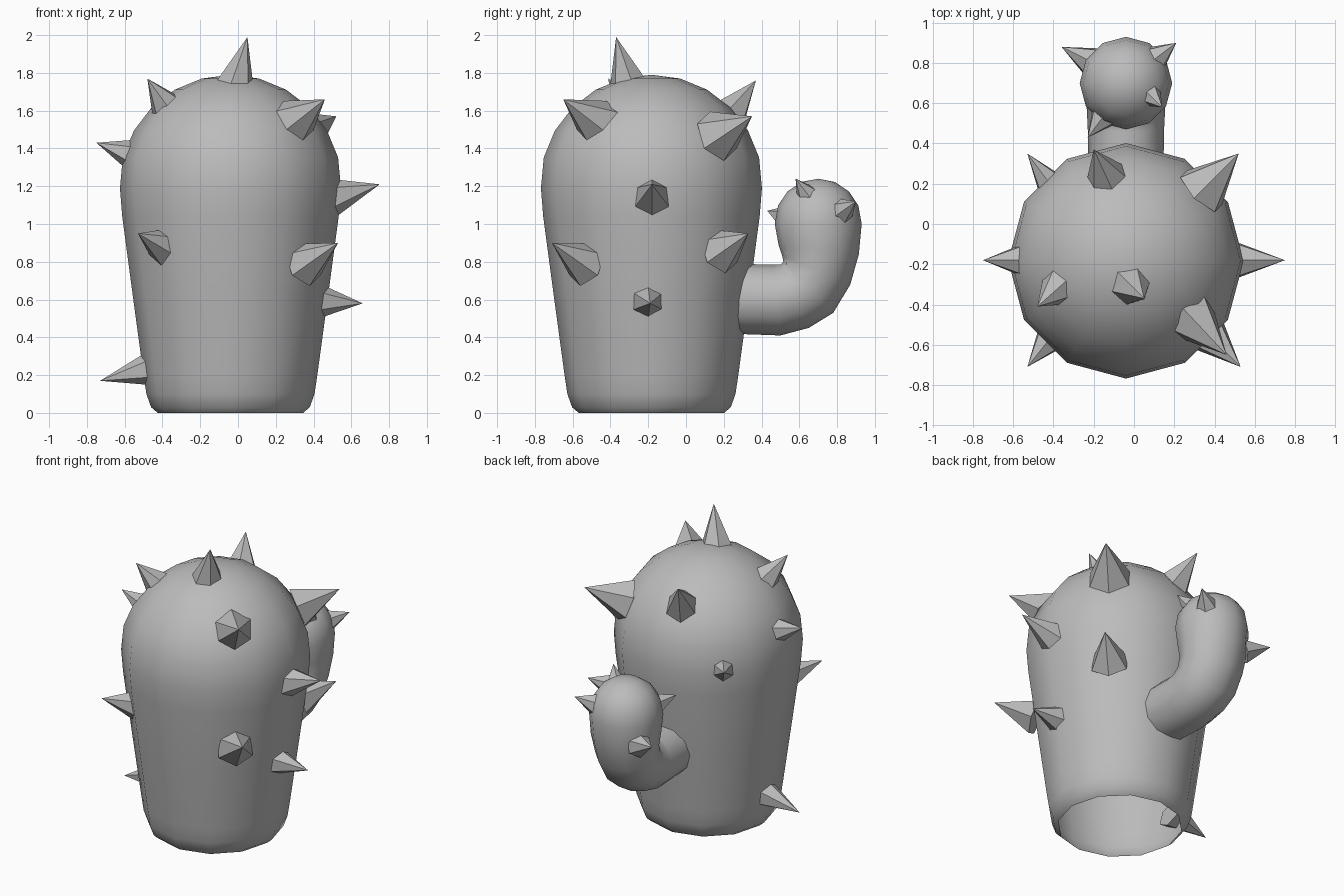
import bpy, bmesh, math
from mathutils import Vector

cube = bpy.data.objects.get("Cube")
if cube:
    bpy.data.objects.remove(cube)

grey = bpy.data.materials.new("plain_grey")
grey.use_nodes = True
GREY = (0.5, 0.5, 0.5, 1)
grey.diffuse_color = GREY
grey.node_tree.nodes["Principled BSDF"].inputs["Base Color"].default_value = GREY

SIDES = 12
AXIS = Vector((-0.04, -0.183, 0))


def finish(name, bm, smooth):
    bmesh.ops.recalc_face_normals(bm, faces=bm.faces)
    for f in bm.faces:
        f.smooth = smooth
    mesh = bpy.data.meshes.new(name)
    bm.to_mesh(mesh)
    bm.free()
    mesh.materials.append(grey)
    obj = bpy.data.objects.new(name, mesh)
    bpy.context.collection.objects.link(obj)
    return obj


def loft(name, rings, tip):
    """Skin rings given as (centre, x half-axis, other half-axis), closed to a tip."""
    bm = bmesh.new()
    loops = []
    for c, u, v in rings:
        angles = [2 * math.pi * i / SIDES for i in range(SIDES)]
        loops.append([bm.verts.new(c + u * math.cos(a) + v * math.sin(a)) for a in angles])
    top = bm.verts.new(tip)
    for i in range(SIDES):
        j = (i + 1) % SIDES
        for a, b in zip(loops, loops[1:]):
            bm.faces.new((a[i], a[j], b[j], b[i]))
        bm.faces.new((loops[-1][i], loops[-1][j], top))
    return finish(name, bm, True)


def dome(centre, radius, steps):
    """Rings of a hemisphere above the equator."""
    out = []
    for k in range(1, steps):
        a = math.pi / 2 * k / steps
        r = radius * math.cos(a)
        out.append((centre + Vector((0, 0, radius * math.sin(a))),
                    Vector((r, 0, 0)), Vector((0, r, 0))))
    return out


# Body: tapered trunk, open underneath, with a round top
profile = [(0.385, 0), (0.42, 0.03), (0.445, 0.1), (0.46, 0.2),
           (0.517, 0.62), (0.573, 1.04), (0.585, 1.19)]
body = [(AXIS + Vector((0, 0, z)), Vector((r, 0, 0)), Vector((0, r, 0))) for r, z in profile]
crown = AXIS + Vector((0, 0, 1.2))
loft("body", body + dome(crown, 0.59, 6), crown + Vector((0, 0, 0.59)))

# Arm: bent tube given by outer and inner edge points (y, z) and half width
bends = [((0.22, 0.42), (0.22, 0.79), 0.185), ((0.5, 0.41), (0.46, 0.785), 0.19),
         ((0.65, 0.45), (0.5, 0.785), 0.195), ((0.78, 0.53), (0.515, 0.8), 0.2),
         ((0.87, 0.68), (0.51, 0.83), 0.205), ((0.915, 0.84), (0.49, 0.89), 0.22),
         ((0.93, 1.0), (0.47, 1.0), 0.23)]
arm = []
for outer, inner, w in bends:
    o, n = Vector((AXIS.x, *outer)), Vector((AXIS.x, *inner))
    arm.append(((o + n) / 2, Vector((w, 0, 0)), (o - n) / 2))
head = Vector((AXIS.x, 0.7, 1.01))
loft("arm", arm + dome(head, 0.23, 4), head + Vector((0, 0, 0.23)))

# Spines: six-sided cones as (base centre, tip, base radius)
SINK = 0.04
spines = [
    ((-0.01, -0.31, 1.76), (0.05, -0.37, 1.99), 0.095),
    ((-0.39, -0.33, 1.64), (-0.48, -0.41, 1.77), 0.08),
    ((-0.57, -0.18, 1.37), (-0.75, -0.18, 1.43), 0.08),
    ((0.31, -0.49, 1.55), (0.46, -0.65, 1.66), 0.115),
    ((0.36, 0.19, 1.48), (0.52, 0.35, 1.57), 0.12),
    ((-0.14, 0.24, 1.59), (-0.2, 0.37, 1.76), 0.095),
    ((0.53, -0.18, 1.15), (0.75, -0.18, 1.21), 0.09),
    ((-0.41, -0.56, 0.89), (-0.53, -0.71, 0.95), 0.085),
    ((0.37, -0.55, 0.8), (0.53, -0.71, 0.9), 0.105),
    ((0.37, 0.2, 0.87), (0.51, 0.33, 0.95), 0.105),
    ((0.46, -0.2, 0.59), (0.66, -0.19, 0.58), 0.08),
    ((-0.48, -0.18, 0.23), (-0.73, -0.18, 0.17), 0.085),
    ((-0.44, 0.23, 1.22), (-0.53, 0.35, 1.27), 0.06),
]
arm_spines = [
    ((0.13, 0.84, 1.08), (0.21, 0.9, 1.12), 0.055),
    ((0.09, 0.63, 1.17), (0.14, 0.58, 1.24), 0.05),
    ((-0.17, 0.51, 1.04), (-0.23, 0.43, 1.07), 0.055),
    ((-0.24, 0.82, 0.88), (-0.36, 0.88, 0.92), 0.065),
]


def spine(name, base, tip, radius):
    base, tip = Vector(base), Vector(tip)
    axis = tip - base
    length = axis.length
    full = length + SINK
    bm = bmesh.new()
    bmesh.ops.create_cone(bm, cap_ends=True, segments=6, depth=full,
                          radius1=radius * full / length, radius2=0)
    bmesh.ops.remove_doubles(bm, verts=bm.verts, dist=1e-5)
    obj = finish(name, bm, False)
    obj.location = tip - axis.normalized() * full / 2
    obj.rotation_mode = 'QUATERNION'
    obj.rotation_quaternion = axis.to_track_quat('Z', 'Y')


for i, s in enumerate(spines):
    spine(f"body_spine_{i + 1}", *s)
for i, s in enumerate(arm_spines):
    spine(f"arm_spine_{i + 1}", *s)
